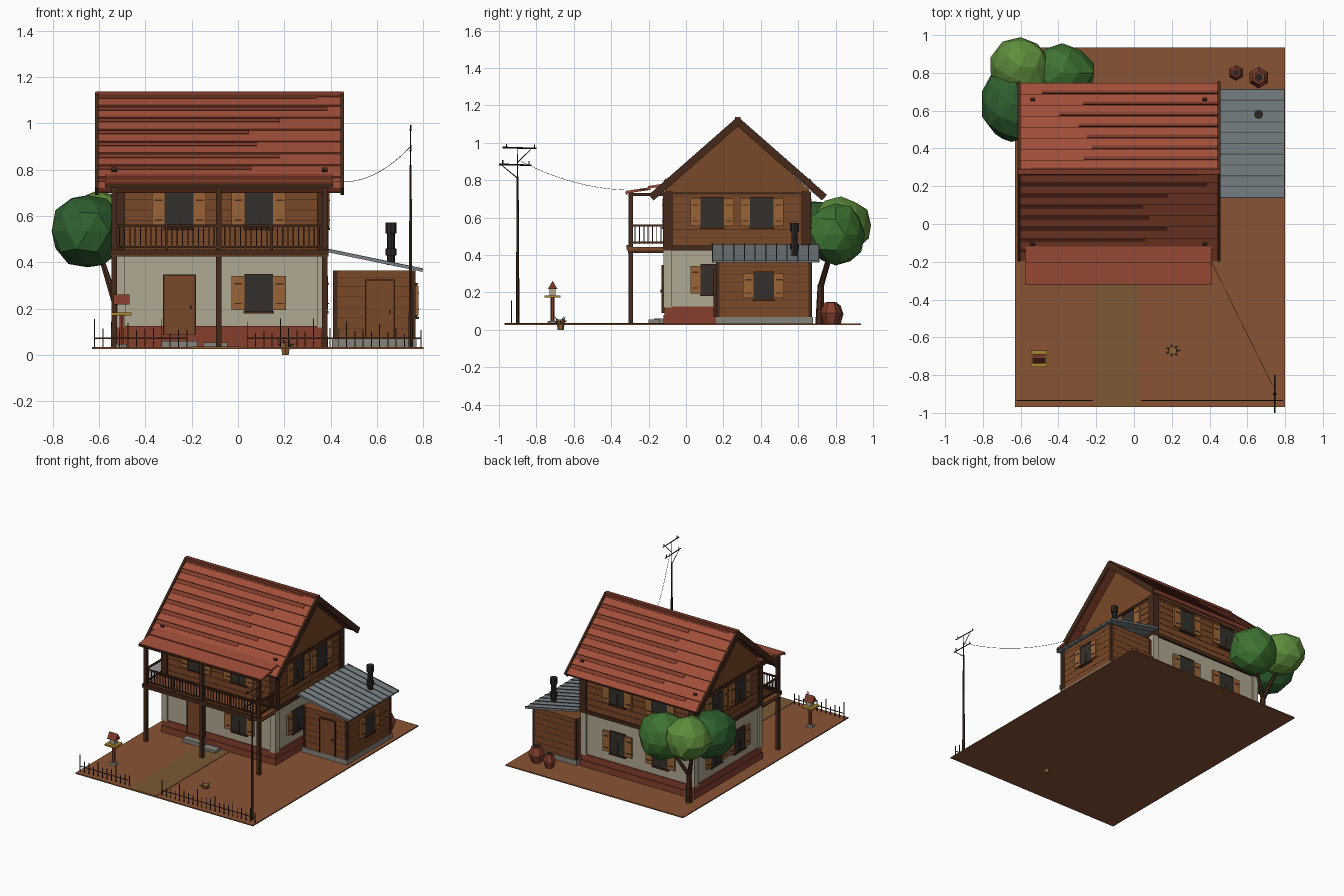
import bpy, bmesh, math, random
from mathutils import Matrix, Vector

if "Cube" in bpy.data.objects:
    bpy.data.objects.remove(bpy.data.objects["Cube"])

random.seed(4)
I4 = Matrix.Identity(4)
T, R = Matrix.Translation, Matrix.Rotation


def mat(name, hexa):
    m = bpy.data.materials.new(name)
    c = [int(hexa[i:i + 2], 16) / 255 for i in (0, 2, 4)]
    m.diffuse_color = [(v / 12.92 if v < .04 else ((v + .055) / 1.055) ** 2.4) for v in c] + [1]
    m.use_nodes = True
    m.node_tree.nodes["Principled BSDF"].inputs["Base Color"].default_value = m.diffuse_color
    return m


ROOF, ROOFD = mat("tile", "A04E38"), mat("tile_dark", "7C3A2A")
WOOD, WOODD, BEAM = mat("wood", "7A4828"), mat("wood_groove", "52301C"), mat("beam", "45291A")
SHUT, GLASS, PLASTER = mat("shutter", "9A6436"), mat("glass", "34302C"), mat("plaster", "B0A892")
BRICK, SOIL, PATH = mat("brick", "86402F"), mat("soil", "8A5434"), mat("path", "7C5A34")
METAL, METALD, STONE = mat("sheet_metal", "7C8488"), mat("rib", "565C60"), mat("stone", "85827A")
IRON, GOLD = mat("iron", "2C2624"), mat("ochre", "A8862E")
LEAVES = [mat("leaf_light", "5E8C3C"), mat("leaf_mid", "3F7432"), mat("leaf_dark", "2F6030")]


def finish(name, bm, m):
    bmesh.ops.recalc_face_normals(bm, faces=bm.faces)
    me = bpy.data.meshes.new(name)
    bm.to_mesh(me)
    bm.free()
    me.materials.append(m)
    ob = bpy.data.objects.new(name, me)
    bpy.context.collection.objects.link(ob)
    return ob


def boxes(name, lst, m, M=I4):
    """One object from several (x0,x1,y0,y1,z0,z1) boxes."""
    bm = bmesh.new()
    for x0, x1, y0, y1, z0, z1 in lst:
        B = T(((x0 + x1) / 2, (y0 + y1) / 2, (z0 + z1) / 2)) @ Matrix.Diagonal((x1 - x0, y1 - y0, z1 - z0, 1))
        bmesh.ops.create_cube(bm, size=1, matrix=M @ B)
    return finish(name, bm, m)


def prism(name, pts, x0, x1, m):
    """Extrude a y-z profile along x."""
    bm = bmesh.new()
    f = bm.faces.new([bm.verts.new((x0, y, z)) for y, z in pts])
    r = bmesh.ops.extrude_face_region(bm, geom=[f])
    bmesh.ops.translate(bm, vec=(x1 - x0, 0, 0), verts=[v for v in r["geom"] if isinstance(v, bmesh.types.BMVert)])
    return finish(name, bm, m)


def rods(name, lst, m, n=6):
    """Tapered rods: (start, end, r_start, r_end)."""
    bm = bmesh.new()
    for a, b, r0, r1 in lst:
        a, b = Vector(a), Vector(b)
        d = b - a
        M = T((a + b) / 2) @ d.to_track_quat('Z', 'Y').to_matrix().to_4x4()
        bmesh.ops.create_cone(bm, cap_ends=True, segments=n, radius1=r0, radius2=r1, depth=d.length, matrix=M)
    return finish(name, bm, m)


G = .034
# ground and path
boxes("ground", [(-.63, .80, -.97, .935, .026, G)], SOIL)
boxes("path", [(-.20, .015, -.97, -.12, G, G + .003)], PATH)

# house body
boxes("brick_base", [(-.535, .388, -.12, .665, G, .08), (-.53, .383, -.115, .66, .08, .125)], BRICK)
boxes("lower_walls", [(-.522, .375, -.107, .652, .12, .44)], PLASTER)
corners = [(x, y) for x in (-.512, .365) for y in (-.097, .642)]
boxes("corner_pilasters", [(x - .022, x + .022, y - .022, y + .022, .12, .43) for x, y in corners], PLASTER)
prism("upper_walls", [(-.112, .44), (.657, .44), (.657, .75), (.275, 1.095), (-.112, .75)], -.528, .381, WOOD)
boxes("upper_corner_posts", [(x - .025, x + .025, y - .025, y + .025, .44, .74) for x, y in corners], BEAM)
boxes("floor_beam", [(-.538, .391, -.122, .667, .425, .45)], BEAM)
boxes("gable_tie_beam", [(-.534, .387, -.11, .66, .725, .737)], BEAM)
boxes("wall_plank_grooves", [(-.53, .383, -.114, .659, z, z + .003) for z in (.49, .535, .58, .625, .67, .71)], WOODD)

# main roof: two stepped slopes
ang = math.atan2(.41, .467)
L = math.hypot(.41, .467)
n = 8
for k, side in enumerate(("front", "back")):
    S = T((-.08, .277, 0)) @ R(math.pi * k, 4, 'Z') @ T((0, -.467, .717)) @ R(ang, 4, 'X')
    boxes(side + "_roof_slab", [(-.525, .525, 0, L, -.022, -.008)], ROOFD, S)
    strips = []
    for i in range(n):
        C = S @ T((0, i * L / n, 0)) @ R(-.1, 4, 'X')
        boxes(f"{side}_tile_course_{i}", [(-.525, .525, 0, L / n + .004, -.008, .004)], ROOF, C)
        e = random.uniform(.1, .5)
        strips.append((-.525, e, i * L / n + .05, i * L / n + .07, -.004, .002))
    boxes(side + "_dark_tile_strips", strips, ROOFD, S)
    boxes(side + "_bargeboards", [(s * .53 - .008, s * .53 + .008, -.004, L, -.03, .01) for s in (-1, 1)], BEAM, S)
    boxes(side + "_roof_pegs", [(s * .455 - .012, s * .455 + .012, .11, .125, 0, .014) for s in (-1, 1)], BEAM, S)
boxes("ridge_cap", [(-.615, .455, .262, .292, 1.118, 1.137)], ROOFD)

# porch roof, posts, balcony
P = T((0, -.32, .735)) @ R(.15, 4, 'X')
boxes("porch_roof", [(-.575, .41, 0, .13, -.006, .008), (-.575, .41, .12, .27, .002, .016)], ROOF, P)
boxes("porch_roof_edge", [(-.575, .41, -.003, .006, -.012, .004)], BEAM, P)
PX = (-.535, -.083, .375)
boxes("porch_posts", [(x - .012, x + .012, -.308, -.284, G, .735) for x in PX], BEAM)
boxes("porch_beams", [(-.55, .39, -.306, -.286, .715, .735)] + [(x - .01, x + .01, -.30, -.11, .715, .733) for x in PX], BEAM)
boxes("balcony_floor", [(-.55, .39, -.315, -.11, .425, .443)], WOOD)
boxes("balcony_joists", [(-.55, .39, -.318, -.3, .43, .455)] + [(x - .01, x + .01, -.31, -.11, .41, .428) for x in PX], BEAM)
rail = [(-.535, .375, -.302, -.29, z, z + .01) for z in (.462, .553)]
rail += [(x - .006, x + .006, -.30, -.11, z, z + .01) for x in (PX[0], PX[2]) for z in (.462, .553)]
rail += [(x - .006, x + .006, -.302, -.29, .44, .565) for x in (-.31, .145)]
rail += [(x - .0025, x + .0025, -.299, -.294, .46, .556) for x in [-.535 + .91 * i / 40 for i in range(1, 40)]]
rail += [(x - .0025, x + .0025, y - .0025, y + .0025, .46, .556) for x in (PX[0], PX[2])
         for y in [-.295 + .185 * i / 8 for i in range(1, 8)]]
boxes("balcony_railing", rail, BEAM)


# shuttered windows: local x along the wall, local -y outwards
def window(name, x, y, z, turn, w=.062, h=.155):
    M = T((x, y, z)) @ R(math.radians(turn), 4, 'Z')
    boxes(name + "_pane", [(-w, w, -.008, .01, 0, h)], GLASS, M)
    boxes(name + "_frame", [(-w - .004, w + .004, -.016, .005, -.01, 0), (-w, w, -.012, .005, h, h + .006),
                            (-.002, .002, -.011, 0, 0, h * .55)], BEAM, M)
    sh = [(min(s * w, s * (w + .055)), max(s * w, s * (w + .055)), -.014, .002, .005, h - .004) for s in (-1, 1)]
    boxes(name + "_shutters", sh, SHUT, M)
    boxes(name + "_shutter_hinges", [(a + .012, b - .01, -.017, -.01, zz, zz + .006)
                                     for a, b, *_ in sh for zz in (.03, h - .04)], BEAM, M)


for i, x in enumerate((-.255, .09)):
    window(f"front_upper_window_{i}", x, -.112, .55, 0)
    window(f"back_upper_window_{i}", x, .657, .55, 180)
    window(f"back_lower_window_{i}", x, .652, .19, 180)
for i, y in enumerate((.14, .405)):
    window(f"right_upper_window_{i}", .381, y, .55, 90)
    window(f"left_upper_window_{i}", -.528, y, .55, -90)
    window(f"left_lower_window_{i}", -.522, y, .19, -90)
window("front_lower_window", .09, -.107, .19, 0)
window("right_lower_window", .375, .14, .19, 90)
window("shed_window", .765, .415, .165, 90, .055, .14)


def door(name, x0, x1, y, z0, z1):
    boxes(name, [(x0, x1, y - .01, y + .01, z0, z1)], WOOD)
    boxes(name + "_frame", [(x0 - .006, x0, y - .015, y, z0, z1), (x1, x1 + .006, y - .015, y, z0, z1),
                            (x0 - .006, x1 + .006, y - .015, y, z1, z1 + .006),
                            (x1 - .02, x1 - .013, y - .018, y, z0 + .11, z0 + .125)], BEAM)


door("front_door", -.318, -.188, -.117, .09, .342)
boxes("door_step", [(-.33, -.175, -.17, -.11, G, .06), (-.15, -.045, -.2, -.14, G, .055)], STONE)

# lean-to shed
boxes("shed_footing", [(.405, .77, .155, .68, G, .07)], STONE)
boxes("shed_walls", [(.412, .765, .162, .672, .065, .365)], WOOD)
boxes("shed_plank_grooves", [(.411, .766, .161, .673, z, z + .003) for z in (.115, .16, .205, .25, .295, .335)], WOODD)
boxes("shed_corner_posts", [(x - .01, x + .01, y - .01, y + .01, .065, .365) for x in (.42, .757) for y in (.17, .664)], BEAM)
door("shed_door", .555, .672, .162, .07, .32)
S = T((.385, 0, .452)) @ R(math.atan2(.085, .41), 4, 'Y')
boxes("shed_roof", [(0, .419, .138, .715, -.006, .004)], METAL, S)
boxes("shed_roof_ribs", [(0, .421, y - .003, y + .003, -.007, .008) for y in [.141 + .0571 * i for i in range(11)]], METALD, S)
rods("stove_pipe", [((.66, .58, .39), (.66, .58, .55), .017, .017), ((.66, .58, .43), (.66, .58, .46), .024, .024),
                    ((.66, .58, .525), (.66, .58, .572), .024, .024)], IRON, 8)

# antenna mast and cable
ax, ay = .745, -.90
rods("antenna_mast", [((ax, ay, G), (ax, ay, .82), .010, .005), ((ax, ay, .81), (ax, ay, .975), .003, .002)], BEAM)
rods("antenna_arms", [((ax, -1, .885), (ax, -.825, .88), .005, .004), ((ax, -.98, .975), (ax, -.80, .97), .005, .004),
                      ((ax, ay, .81), (ax, -.985, .88), .003, .002), ((ax, ay, .895), (ax, -.83, .965), .003, .002)]
     + [((ax, y, z), (ax, y, z + .022), .003, .003) for y, z in ((-.98, .885), (-.84, .88), (-.96, .972), (-.81, .968))], IRON, 4)
pts = [Vector((ax, -.88, .90)).lerp(Vector((.41, -.2, .75)), i / 10) - Vector((0, 0, .2 * i / 10 * (1 - i / 10))) for i in range(11)]
rods("cable", [(pts[i], pts[i + 1], .0012, .0012) for i in range(10)], IRON, 3)

# wire fence along the front
fence = []
for a, b in ((-.62, -.22), (.04, .79)):
    k = round((b - a) / .036)
    for i in range(k + 1):
        x = a + (b - a) * i / k
        h = .14 if i % 4 == 0 else .10
        fence.append((x - .002, x + .002, -.935, -.931, G, h + random.uniform(-.01, .02)))
    fence.append((a, b, -.936, -.933, .07, .075))
boxes("fence", fence, BEAM)

# small shrine on a pedestal
sx, sy = -.503, -.713
rods("shrine_foot", [((sx, sy, G), (sx, sy, .048), .03, .025)], STONE)
rods("shrine_post", [((sx, sy, .04), (sx, sy, .175), .011, .011)], BRICK)
boxes("shrine_tray", [(sx - .043, sx + .043, sy - .043, sy + .043, .172, .184)], GOLD)
boxes("shrine_house", [(sx - .018, sx + .018, sy - .016, sy + .016, .184, .222)], PLASTER)
prism("shrine_roof", [(sy - .026, .218), (sy + .026, .218), (sy, .262)], sx - .035, sx + .035, ROOFD)

# spiky plant and storage jars
c = Vector((.205, -.67, 0))
rods("plant_core", [(c, c + Vector((0, 0, .055)), .016, .024)], SHUT)
rods("plant_leaves", [(c + Vector((0, 0, .03)), c + Vector((.04 * math.cos(t), .034 * math.sin(t), .05 + .022 * (i % 2))), .009, .001)
                      for i in range(7) for t in [i * math.tau / 7]], LEAVES[1], 4)
for i, (x, y, r, h) in enumerate(((.54, .80, .042, .10), (.66, .775, .057, .112))):
    rods(f"jar_{i}", [((x, y, G), (x, y, G + h * .5), r * .65, r), ((x, y, G + h * .5), (x, y, G + h), r, r * .6)], BRICK, 6)
    rods(f"jar_mouth_{i}", [((x, y, G + h), (x, y, G + h + .003), r * .42, r * .42)], IRON, 6)

# tree
rods("tree_trunk", [((-.525, .715, G), (-.53, .72, .24), .024, .017), ((-.53, .72, .23), (-.6, .78, .45), .017, .01),
                    ((-.53, .72, .23), (-.42, .78, .42), .015, .01)], BEAM)
for i, (p, s) in enumerate((((-.60, .83, .56), (.165, .17, .155)), ((-.38, .80, .51), (.185, .165, .175)),
                            ((-.65, .635, .535), (.16, .215, .17)))):
    bm = bmesh.new()
    bmesh.ops.create_icosphere(bm, subdivisions=2, radius=1)
    for v in bm.verts:
        v.co *= random.uniform(.9, 1.02)
    bmesh.ops.transform(bm, matrix=T(p) @ Matrix.Diagonal((*s, 1)), verts=bm.verts)
    finish(f"tree_canopy_{i}", bm, LEAVES[i])
